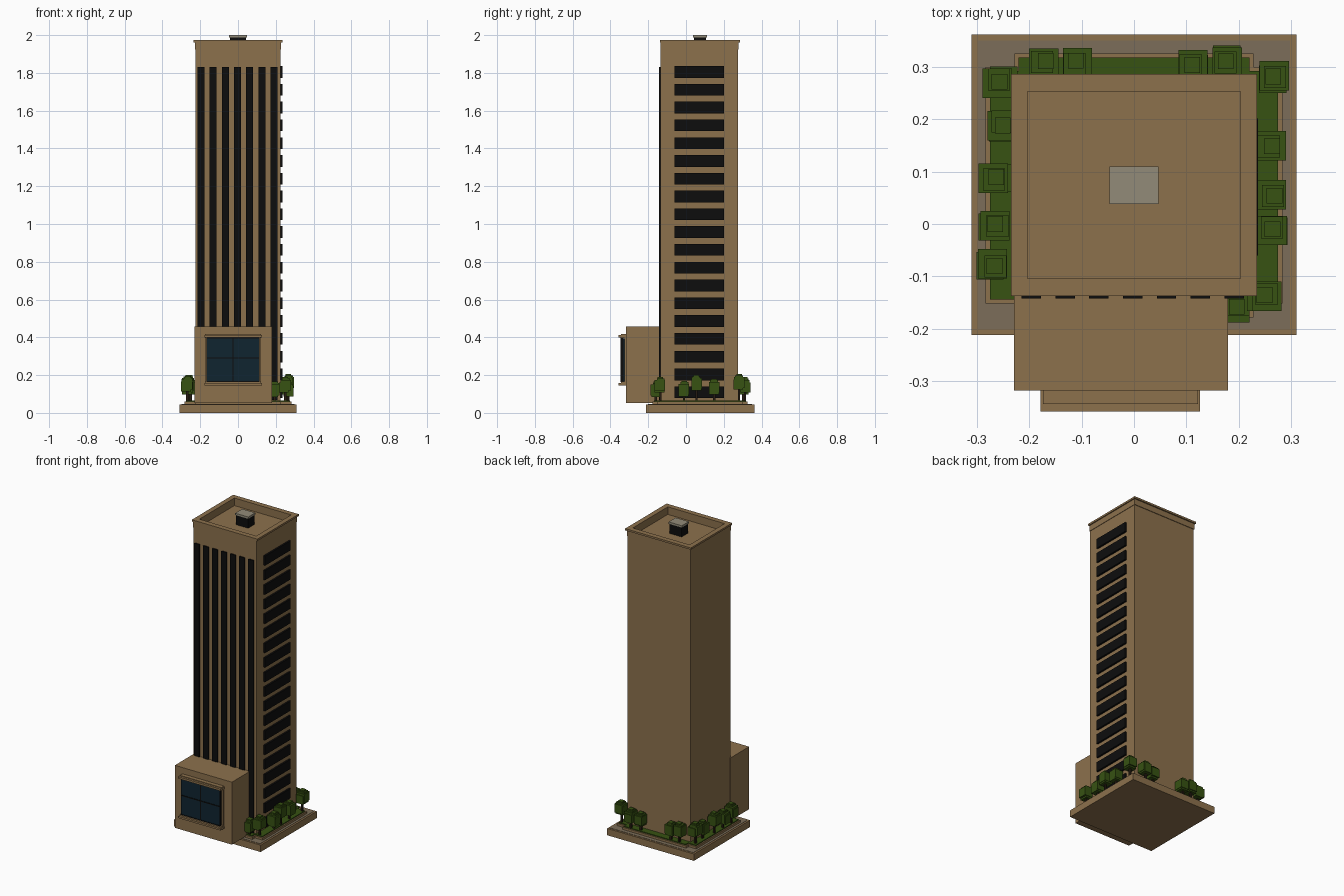
import bpy, bmesh, random
from mathutils import Vector

random.seed(4)
cube = bpy.data.objects.get("Cube")
if cube:
    bpy.data.objects.remove(cube)


def material(name, r, g, b):
    m = bpy.data.materials.new(name)
    m.use_nodes = True
    m.diffuse_color = (r, g, b, 1)
    bsdf = next(n for n in m.node_tree.nodes if n.type == 'BSDF_PRINCIPLED')
    bsdf.inputs["Base Color"].default_value = (r, g, b, 1)
    bsdf.inputs["Roughness"].default_value = 0.8
    return m


STONE = material("tan_stone", .265, .165, .073)
PAVING = material("grey_paving", .2, .155, .1)
GREEN = material("leaf_green", .038, .085, .006)
BLACK = material("black_panel", .004, .004, .004)
GLASS = material("dark_blue_glass", .005, .018, .03)
METAL = material("grey_metal", .29, .26, .19)
BARK = material("dark_bark", .02, .012, .006)


def add_box(bm, x, y, z, slot=0):
    """Add a box given by (min, max) ranges to a bmesh."""
    size = Vector((x[1] - x[0], y[1] - y[0], z[1] - z[0]))
    mid = Vector((sum(x), sum(y), sum(z))) / 2
    verts = bmesh.ops.create_cube(bm, size=1)['verts']
    for v in verts:
        v.co = v.co * size + mid
    for f in {f for v in verts for f in v.link_faces}:
        f.material_index = slot


def finish(name, bm, *mats):
    mesh = bpy.data.meshes.new(name)
    bm.to_mesh(mesh)
    bm.free()
    for m in mats:
        mesh.materials.append(m)
    ob = bpy.data.objects.new(name, mesh)
    bpy.context.collection.objects.link(ob)
    return ob


def boxes(name, mat, *ranges):
    bm = bmesh.new()
    for r in ranges:
        add_box(bm, *r)
    return finish(name, bm, mat)


def sym(h):
    return (-h, h)


def ring(x, y, z, inner_x, inner_y):
    """Four boxes forming a rectangular frame."""
    return [(x, (y[0], inner_y[0]), z), (x, (inner_y[1], y[1]), z),
            ((x[0], inner_x[0]), inner_y, z), ((inner_x[1], x[1]), inner_y, z)]


# Stepped base, paving and planted bed with notched corners
boxes("base_slab", STONE, (sym(.31), (-.212, .362), (0, .044)))
boxes("paving", PAVING, (sym(.298), (-.2, .35), (.04, .046)))
boxes("planter_curb", STONE, (sym(.283), (-.152, .3), (.04, .06)),
      (sym(.228), (-.178, .325), (.04, .0602)))
boxes("lawn", GREEN, (sym(.275), (-.144, .292), (.05, .066)),
      (sym(.22), (-.17, .318), (.05, .0662)))

# Tower with parapet, cornice and sunken roof
hole_x, hole_y = sym(.203), (-.104, .253)
boxes("tower", STONE, (sym(.225), (-.134, .274), (.05, 1.925)))
boxes("parapet", STONE, *ring(sym(.228), (-.135, .278), (1.925, 1.962), hole_x, hole_y))
boxes("cornice", STONE, *ring(sym(.2345), (-.137, .286), (1.962, 1.974), hole_x, hole_y))

# Roof unit
boxes("roof_unit", BLACK, (sym(.043), (.042, .106), (1.92, 1.99)))
boxes("roof_unit_cap", METAL, (sym(.047), (.038, .11), (1.988, 2.0)))

# Vertical front strips and stacked side windows
strips = []
for i in range(7):
    x = -.196 + .0645 * i
    strips.append(((x - .0185, x + .0185), (-.1425, -.13), (.067, 1.83)))
boxes("front_strips", BLACK, *strips)
windows = []
for i in range(19):
    z = 1.805 - .0942 * i
    windows.append(((.22, .2365), (-.06, .201), (z - .031, z + .031)))
boxes("side_windows", BLACK, *windows)

# Entrance block with large framed window
boxes("entrance_block", STONE, ((-.229, .179), (-.318, -.13), (.053, .457)))
boxes("window_glass", GLASS, ((-.164, .111), (-.343, -.316), (.167, .395)))
boxes("window_bars", BLACK, ((-.03, -.024), (-.346, -.33), (.167, .395)),
      ((-.164, .111), (-.346, -.33), (.287, .293)),
      *[((x, x + .004), (-.346, -.33), (.165, .397)) for x in (-.167, .11)],
      *[((-.164, .111), (-.346, -.33), (z, z + .004)) for z in (.164, .394)])
for name, z, dz in (("window_head", .400, .413), ("window_sill", .145, .157)):
    boxes(name, STONE, ((-.178, .126), (-.358, -.316), (z, dz)))
boxes("window_trim", STONE, ((-.174, .122), (-.344, -.316), (.397, .417)),
      ((-.174, .122), (-.344, -.316), (.155, .165)),
      ((-.174, -.165), (-.326, -.316), (.16, .4)),
      ((.112, .122), (-.326, -.316), (.16, .4)))

# Blocky trees: x, y, top height
trees = [(-.17, .31, .19), (-.11, .31, .18), (.11, .302, .18), (.175, .312, .19),
         (.264, .28, .205), (.262, .15, .18), (.266, .055, .2), (.265, -.01, .17),
         (.25, -.135, .19), (.195, -.16, .165), (-.257, .27, .2), (-.25, .19, .18),
         (-.265, .09, .2), (-.263, 0, .18), (-.268, -.08, .195)]
for n, (x, y, top) in enumerate(trees):
    bm = bmesh.new()
    add_box(bm, (x - .006, x + .006), (y - .006, y + .006), (.06, top - .05), 1)
    # Overlapping leaf blocks: half width, bottom and top below the crown
    for half, low, high, shift in ((.028, .072, .016, .004), (.026, .082, .028, .009),
                                   (.021, .06, .007, .006), (.015, .05, 0, .002)):
        cx = x + random.uniform(-shift, shift)
        cy = y + random.uniform(-shift, shift)
        add_box(bm, (cx - half, cx + half), (cy - half, cy + half),
                (top - low, top - high))
    finish(f"tree_{n + 1}", bm, GREEN, BARK)
